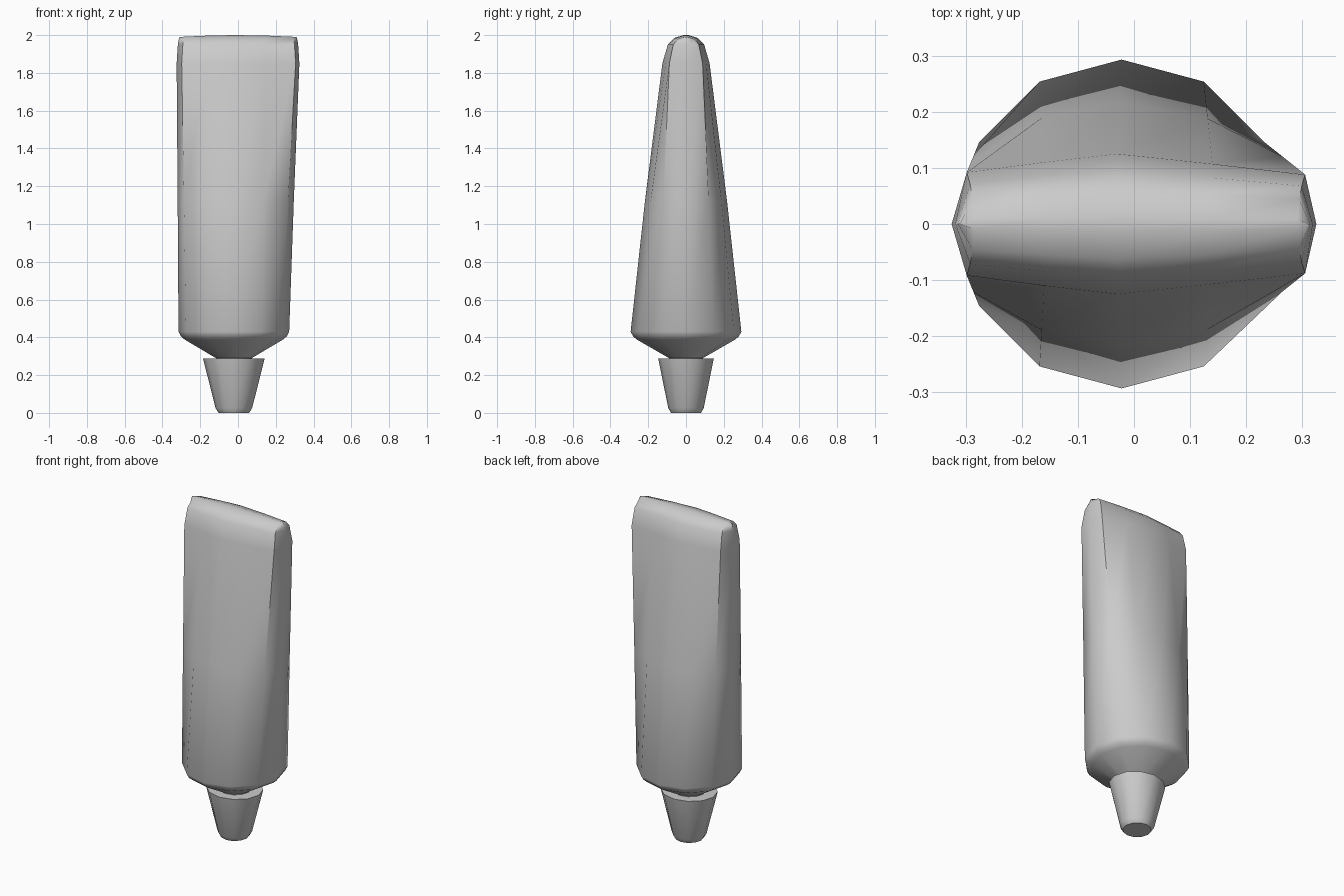
import bpy, bmesh
from math import cos, sin, pi, radians

if "Cube" in bpy.data.objects:
    bpy.data.objects.remove(bpy.data.objects["Cube"])

CX = -0.022  # axis of the cap and shoulder


def ellipse(rx, ry, z, cx=CX):
    """Upper half (y >= 0) of a 12-sided ring, from +x to -x."""
    return [(cx + rx * cos(i * pi / 6), ry * sin(i * pi / 6), z) for i in range(7)]


def loft(name, halves):
    """Mirror every half ring in y, then skin the rings and close both ends."""
    bm = bmesh.new()
    rings = []
    for h in halves:
        full = h + [(x, -y, z) for x, y, z in h[5:0:-1]]
        rings.append([bm.verts.new(p) for p in full])
    for a, b in zip(rings, rings[1:]):
        for i in range(12):
            j = (i + 1) % 12
            bm.faces.new((a[i], a[j], b[j], b[i]))
    bm.faces.new(rings[0][::-1])
    top = rings[-1]
    # close the last ring with strips running across y
    bm.faces.new((top[0], top[1], top[11]))
    for i in range(1, 5):
        bm.faces.new((top[i], top[i + 1], top[11 - i], top[12 - i]))
    bm.faces.new((top[5], top[6], top[7]))
    bmesh.ops.recalc_face_normals(bm, faces=bm.faces)
    me = bpy.data.meshes.new(name)
    bm.to_mesh(me)
    bm.free()
    ob = bpy.data.objects.new(name, me)
    bpy.context.collection.objects.link(ob)
    bpy.context.view_layer.objects.active = ob
    ob.select_set(True)
    bpy.ops.object.shade_smooth_by_angle(angle=radians(45))
    ob.select_set(False)
    return ob


def blend(a, b, t, z):
    return [tuple(p + (q - p) * t for p, q in zip(u[:2], v[:2])) + (z,)
            for u, v in zip(a, b)]


# Tube: round shoulder squeezed into a flat sealed end
flat = [(0.325, 0), (0.305, 0.088), (0.14, 0.107), (-0.03, 0.125),
        (-0.16, 0.11), (-0.298, 0.092), (-0.325, 0)]


def seal(sx, sy, z_mid, z_end):
    return [(x * sx, y * sy, z_mid - (z_mid - z_end) * (abs(x) / 0.325) ** 2)
            for x, y in flat]


base = ellipse(0.293, 0.293, 0.43)
seal_start = seal(1, 1, 1.85, 1.85)
loft("tube_body", [
    ellipse(0.095, 0.09, 0.27),
    ellipse(0.095, 0.09, 0.29),
    ellipse(0.26, 0.26, 0.388),
    ellipse(0.28, 0.28, 0.405),
    base,
    blend(base, seal_start, 0.45, 1.12),
    seal_start,
    seal(0.98, 0.77, 1.95, 1.95),
    seal(0.965, 0.5, 1.985, 1.978),
    seal(0.955, 0.1, 2.0, 1.99),
])

# Tapered screw cap with a small bevelled tip
loft("cap", [
    ellipse(0.08, 0.08, 0.0),
    ellipse(0.086, 0.084, 0.008),
    ellipse(0.097, 0.094, 0.026),
    ellipse(0.163, 0.147, 0.287),
])
